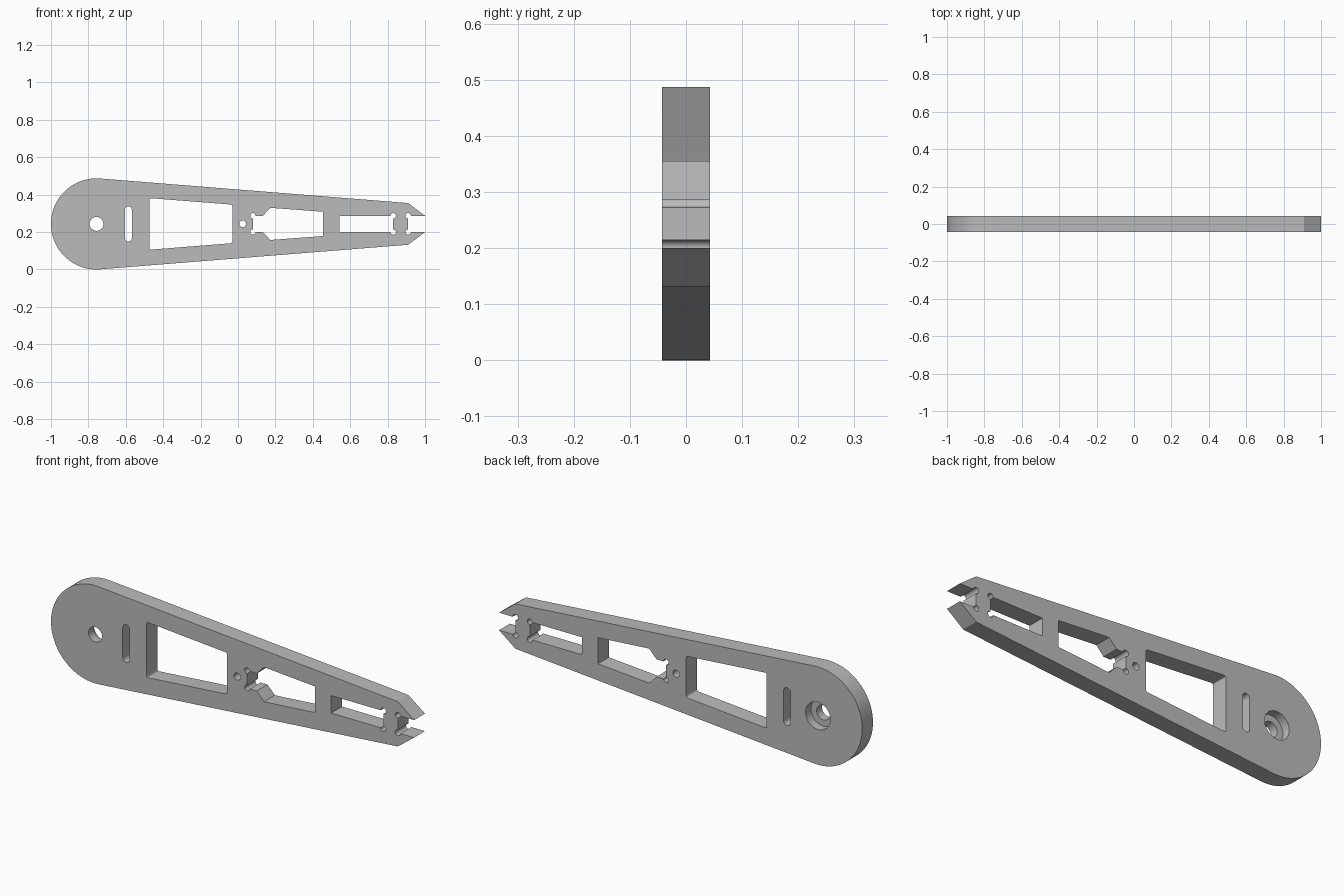
import bpy, bmesh
from math import sin, cos, radians
from mathutils import Vector

if "Cube" in bpy.data.objects:
    bpy.data.objects.remove(bpy.data.objects["Cube"], do_unlink=True)

MID = 0.2435      # height of the centre line
HALF = 0.0425     # half thickness
SLOT = 0.0435     # half height of the narrow slots
PIVOT = -0.7565   # centre of the round end

grey = bpy.data.materials.new("plain grey")
grey.use_nodes = True
grey.diffuse_color = (0.5, 0.5, 0.5, 1)
grey.node_tree.nodes["Principled BSDF"].inputs["Base Color"].default_value = (0.5, 0.5, 0.5, 1)


def prism(name, pts, y0=-0.1, y1=0.1):
    """Extrude an x, height-above-centre outline along y."""
    bm = bmesh.new()
    face = bm.faces.new([bm.verts.new((x, y0, MID + h)) for x, h in pts])
    out = bmesh.ops.extrude_face_region(bm, geom=[face])
    moved = [v for v in out["geom"] if isinstance(v, bmesh.types.BMVert)]
    bmesh.ops.translate(bm, verts=moved, vec=(0, y1 - y0, 0))
    bmesh.ops.recalc_face_normals(bm, faces=bm.faces)
    mesh = bpy.data.meshes.new(name)
    bm.to_mesh(mesh)
    bm.free()
    mesh.materials.append(grey)
    ob = bpy.data.objects.new(name, mesh)
    bpy.context.collection.objects.link(ob)
    return ob


def arc(x, h, r, a0, a1, n):
    steps = [radians(a0 + (a1 - a0) * i / n) for i in range(n + 1)]
    return [(x + r * cos(a), h + r * sin(a)) for a in steps]


def circle(x, h, r, n=32):
    return arc(x, h, r, 0, 360, n)[:-1]


def mirrored(top):
    """Close an upper outline with its reflection below the centre line."""
    return top + [(x, -h) for x, h in reversed(top)]


def rounded(pts, r, n=4):
    """Soften every corner of an outline."""
    res = []
    for i, p in enumerate(pts):
        p, a, b = Vector(p), Vector(pts[i - 1]), Vector(pts[(i + 1) % len(pts)])
        a, b = p + (a - p).normalized() * r, p + (b - p).normalized() * r
        for k in range(n + 1):
            t = k / n
            res.append(tuple(a * (1 - t) ** 2 + p * 2 * t * (1 - t) + b * t * t))
    return res


# Tapered arm: round end, straight flanks, pointed jaws
top_arc = arc(PIVOT, 0, MID, 180, 85.4, 40)
flank = top_arc + [(0.91, 0.1115), (1.0, SLOT)]
arm = prism("tapered_arm", mirrored(flank)[:-1], -HALF, HALF)

# Openings, as (outline, y range)
through = (-0.1, 0.1)
cuts = [
    (circle(PIVOT, 0, 0.037), through),                       # pivot hole
    (circle(PIVOT, 0, 0.068, 48), (0.0, 0.1)),                # counterbore at the back
    (arc(-0.586, 0.075, 0.019, 0, 180, 12)
     + arc(-0.586, -0.075, 0.019, 180, 360, 12), through),    # upright slot
    (rounded(mirrored([(-0.474, 0.138), (-0.03, 0.103)]), 0.012), through),  # large window
    (circle(0.025, 0, 0.018, 24), through),                   # pin hole
    (mirrored([(0.08, SLOT), (0.133, SLOT), (0.173, 0.086), (0.455, 0.065)]), through),
    (mirrored([(0.543, SLOT), (0.83, SLOT)]), through),       # narrow window
    (mirrored([(0.91, SLOT), (1.1, SLOT)]), through),         # open jaw slot
]
# Relief holes in the slot corners
for x in (0.08, 0.83, 0.91):
    for side in (1, -1):
        cuts.append((circle(x, side * SLOT, 0.0145, 20), through))

bpy.ops.object.select_all(action='DESELECT')
bpy.context.view_layer.objects.active = arm
arm.select_set(True)
for outline, (y0, y1) in cuts:
    cutter = prism("cutter", outline, y0, y1)
    cutter.hide_render = True
    mod = arm.modifiers.new("opening", 'BOOLEAN')
    mod.operation, mod.solver, mod.object = 'DIFFERENCE', 'EXACT', cutter
    bpy.ops.object.modifier_apply(modifier=mod.name)
    bpy.data.objects.remove(cutter, do_unlink=True)

bpy.ops.object.shade_smooth_by_angle(angle=radians(30))
